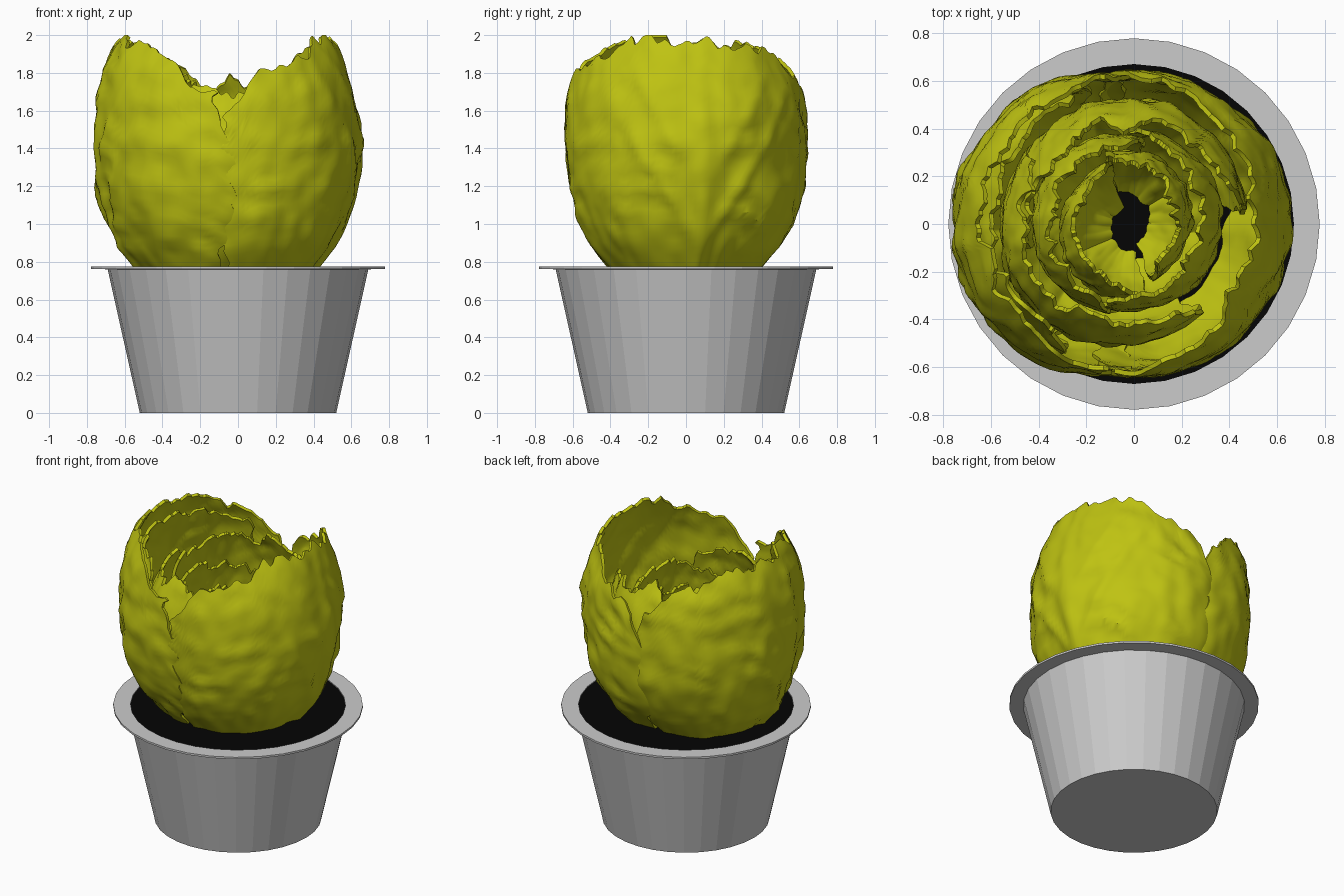
import bpy, bmesh, math
from math import sin, cos, pi, radians
from mathutils import Vector, noise

if "Cube" in bpy.data.objects:
    bpy.data.objects.remove(bpy.data.objects["Cube"])


def material(name, rgb):
    m = bpy.data.materials.new(name)
    m.diffuse_color = (*rgb, 1)
    m.use_nodes = True
    m.node_tree.nodes["Principled BSDF"].inputs["Base Color"].default_value = m.diffuse_color
    return m


def add_object(name, bm, mat=None, smooth=False):
    bmesh.ops.recalc_face_normals(bm, faces=bm.faces)
    me = bpy.data.meshes.new(name)
    bm.to_mesh(me)
    bm.free()
    ob = bpy.data.objects.new(name, me)
    bpy.context.collection.objects.link(ob)
    if mat:
        me.materials.append(mat)
    if smooth:
        for p in me.polygons:
            p.use_smooth = True
        me.set_sharp_from_angle(angle=radians(35))
    return ob


def lathe(name, profile, sides, mat=None, cap=False):
    bm = bmesh.new()
    rings = [[bm.verts.new((r * cos(2 * pi * i / sides), r * sin(2 * pi * i / sides), z))
              for i in range(sides)] for r, z in profile]
    for a, b in zip(rings, rings[1:]):
        for i in range(sides):
            j = (i + 1) % sides
            bm.faces.new((a[i], a[j], b[j], b[i]))
    bm.faces.new(rings[0])
    if cap:
        bm.faces.new(rings[-1])
    return add_object(name, bm, mat)


LEAF = material("leaf_green", (0.52, 0.545, 0.006))
SOIL = material("soil_black", (0.0015, 0.0015, 0.0015))
BASE = 0.72

# cabbage silhouette: (height fraction, radius)
PROFILE = [(0, .36), (.05, .42), (.12, .495), (.22, .565), (.36, .62),
           (.55, .645), (.72, .63), (.85, .592), (.95, .54), (1.05, .45)]


def radius(f):
    f = min(max(f, 0), 1.05)
    for (f0, r0), (f1, r1) in zip(PROFILE, PROFILE[1:]):
        if f <= f1:
            return r0 + (r1 - r0) * (f - f0) / (f1 - f0)
    return PROFILE[-1][1]


def ridge(d, width):
    return math.exp(-(d / width) ** 2)


def leaf(name, centre, direction, half, scale, top, seed, drop=.3, tuck=0.0, spiral=0.0):
    """Curved shell with ragged rim, ribs and crinkles; angles in degrees."""
    nu, nv = 90, 32
    half, direction = radians(half), radians(direction)
    bm = bmesh.new()
    grid = []
    for j in range(nv + 1):
        t = j / nv
        row = []
        for i in range(nu + 1):
            u = 2 * i / nu - 1
            side = 1 if u > 0 else -1
            # wavy, torn side edges
            width = half * (.9 + .1 * sin(pi * t)
                            + .07 * noise.noise((t * 5, seed * 3.1, side * 7))
                            + .05 * noise.noise((t * 15, seed * 1.3, side * 3.4)))
            a = u * width
            # ragged top rim, lower toward the sides
            rim = top - drop * min(abs(a) / (pi / 2), 1.2) ** 3 - .04
            rim += .07 * noise.noise((a * 4, seed * 2.3, 1.3)) + .05 * noise.noise((a * 11, seed * 1.7, 5.5))
            rim = min(rim, 2.0)
            z = BASE + (rim - BASE) * t
            f = (z - BASE) / (top - BASE)
            r = radius(f) * scale * (1 + spiral * u)
            r -= tuck * (1 - min(f / .5, 1)) ** 2
            # midrib, branching ribs and crinkled surface
            fade = max(0, 1 - f)
            r += .035 * fade * ridge(a - .15, .08)
            for k in (.12, .38):
                r += .03 * fade * ridge(f - k - abs(a - .15) * .75, .05) * min(1, abs(a - .15) * 4)
            p = Vector((a * 1.6, z * 2, seed * 5.7))
            r += scale * (.024 * noise.noise(p * 1.5) + .012 * noise.noise(p * 4)
                          + .012 * sin(z * 42 + 6 * noise.noise(p) + a * 5) * noise.noise(p * 1.2))
            ang = direction + a
            row.append(bm.verts.new((centre[0] + r * cos(ang), centre[1] + r * sin(ang), z)))
        grid.append(row)
    for j in range(nv):
        for i in range(nu):
            bm.faces.new((grid[j][i], grid[j][i + 1], grid[j + 1][i + 1], grid[j + 1][i]))
    bmesh.ops.recalc_face_normals(bm, faces=bm.faces)
    bmesh.ops.solidify(bm, geom=bm.faces[:], thickness=.02)
    return add_object(name, bm, LEAF, True)


# tapered pot with a flat flange
lathe("pot", [(.52, 0), (.69, .76), (.778, .763), (.778, .776), (.67, .776), (.67, .755)], 32)
# soil filling the pot
lathe("soil", [(.67, .755), (.67, .77)], 32, SOIL, True)

# outer leaves
leaf("outer_leaf_right", (0, 0), 0, 105, 1.0, 2.01, 1)
leaf("outer_leaf_left", (-.12, 0), 180, 99, .995, 2.01, 2)
leaf("second_leaf_left", (-.12, .01), 176, 78, .91, 1.93, 3, drop=.25)
# middle leaves
leaf("middle_leaf_back", (-.04, .03), 100, 95, .76, 1.78, 4, drop=.12, tuck=.03, spiral=-.06)
leaf("middle_leaf_front", (-.08, 0), 225, 88, .77, 1.74, 5, drop=.12, tuck=.05, spiral=.05)
# inner leaves around the hollow heart
leaf("inner_leaf_right", (-.03, 0), -15, 100, .6, 1.66, 6, drop=.12, tuck=.08, spiral=.06)
leaf("inner_leaf_left", (-.05, .02), 170, 95, .58, 1.64, 7, drop=.12, tuck=.08, spiral=.06)
leaf("heart_leaf_right", (-.05, .02), 20, 85, .45, 1.56, 8, drop=.12, tuck=.07)
leaf("heart_leaf_left", (0, -.02), 195, 85, .47, 1.54, 9, drop=.12, tuck=.1)
